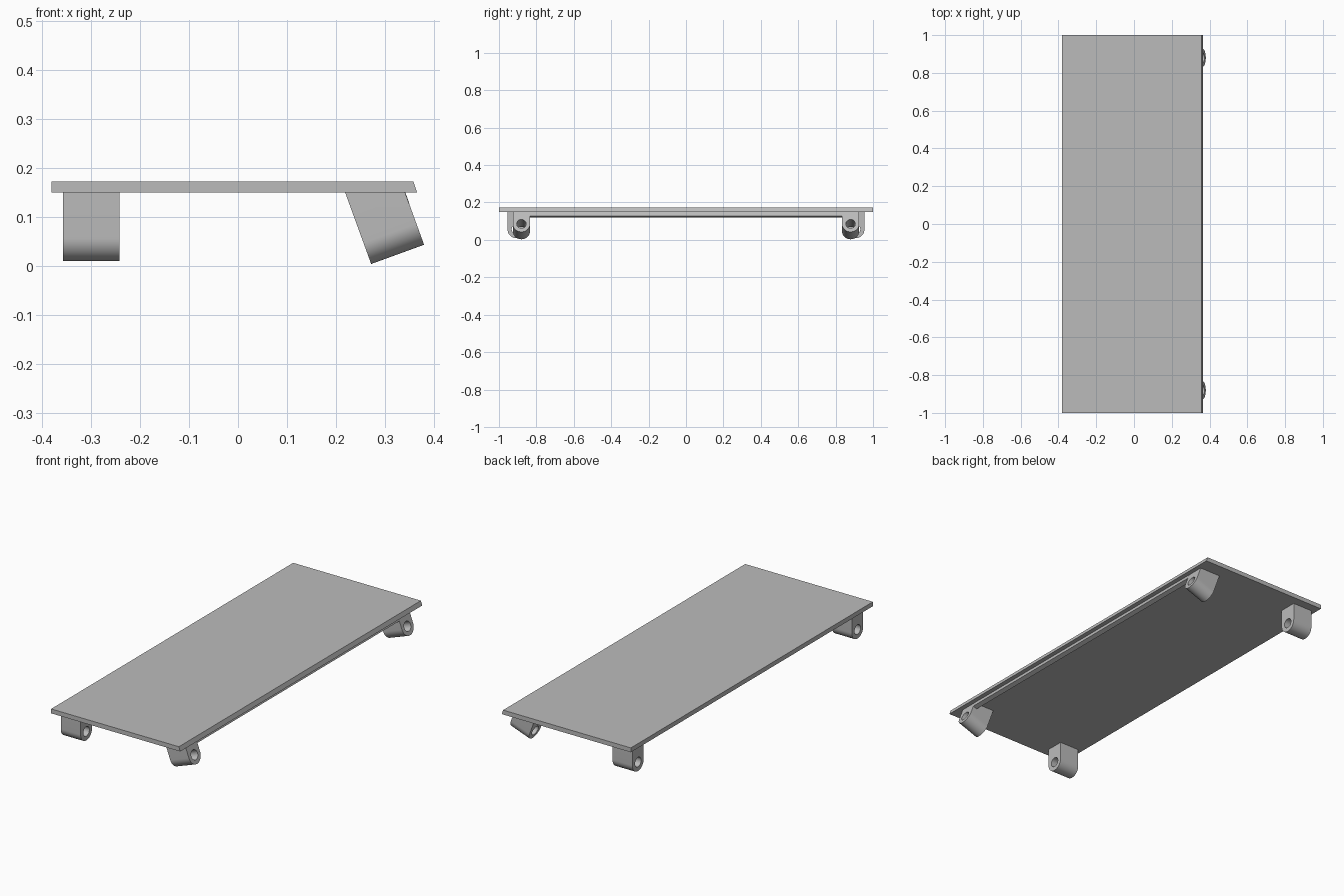
import bpy
import bmesh
from math import cos, sin, pi, radians
from mathutils import Matrix, Vector

cube = bpy.data.objects.get("Cube")
if cube:
    bpy.data.objects.remove(cube)

GREY = (0.5, 0.5, 0.5, 1)
mat = bpy.data.materials.new("plain grey")
mat.use_nodes = True
mat.diffuse_color = GREY
mat.node_tree.nodes["Principled BSDF"].inputs["Base Color"].default_value = GREY

BOTTOM, TOP = 0.149, 0.172
TILT = Matrix.Rotation(radians(-20), 4, "Y")


def finish(name, bm, smooth=False):
    bmesh.ops.recalc_face_normals(bm, faces=bm.faces)
    mesh = bpy.data.meshes.new(name)
    bm.to_mesh(mesh)
    bm.free()
    obj = bpy.data.objects.new(name, mesh)
    bpy.context.collection.objects.link(obj)
    mesh.materials.append(mat)
    if smooth:
        bpy.ops.object.select_all(action="DESELECT")
        obj.select_set(True)
        bpy.context.view_layer.objects.active = obj
        bpy.ops.object.shade_smooth_by_angle(angle=radians(30))
    return obj


def prism(name, profile, y0, y1):
    """Extrude an x-z profile along y."""
    bm = bmesh.new()
    face = bm.faces.new([bm.verts.new((x, y0, z)) for x, z in profile])
    ext = bmesh.ops.extrude_face_region(bm, geom=[face])
    verts = [v for v in ext["geom"] if isinstance(v, bmesh.types.BMVert)]
    bmesh.ops.translate(bm, verts=verts, vec=(0, y1 - y0, 0))
    return finish(name, bm)


def lug(name, radius, hole, length, height, place, steps=24):
    """Bored lug along local x, rounded below, cut flat under the deck."""
    bm = bmesh.new()
    arc = [pi + pi * i / steps for i in range(steps + 1)]
    outer = [(-radius, height)] + [(radius * cos(a), radius * sin(a)) for a in arc]
    outer.append((radius, height))
    ring = [2 * pi * i / (2 * steps) for i in range(2 * steps)]
    inner = [(hole * cos(a), hole * sin(a)) for a in ring]
    edges = []
    for loop in (outer, inner):
        vs = [bm.verts.new((-length / 2, y, z)) for y, z in loop]
        edges += [bm.edges.new((vs[i - 1], vs[i])) for i in range(len(vs))]
    bmesh.ops.triangle_fill(bm, edges=edges, use_beauty=True)
    ext = bmesh.ops.extrude_face_region(bm, geom=bm.faces[:])
    verts = [v for v in ext["geom"] if isinstance(v, bmesh.types.BMVert)]
    bmesh.ops.translate(bm, verts=verts, vec=(length, 0, 0))
    bmesh.ops.transform(bm, matrix=place, verts=bm.verts)
    # Trim the top flush with the underside of the deck
    geom = bm.verts[:] + bm.edges[:] + bm.faces[:]
    cut = bmesh.ops.bisect_plane(bm, geom=geom, plane_co=(0, 0, BOTTOM),
                                 plane_no=(0, 0, 1), clear_outer=True)
    rim = [e for e in cut["geom_cut"] if isinstance(e, bmesh.types.BMEdge)]
    bmesh.ops.holes_fill(bm, edges=rim)
    return finish(name, bm, smooth=True)


# Deck with one bevelled long edge
prism("deck", [(-0.381, BOTTOM), (0.366, BOTTOM), (0.358, TOP), (-0.381, TOP)], -1, 1)

# Upright lugs on one side, tilted lugs on the other
LENGTH = 0.115
for side, y in (("front", -1), ("back", 1)):
    upright = Matrix.Translation((-0.3, y * 0.907, 0.056))
    lug(side + "_upright_lug", 0.047, 0.025, LENGTH, 0.2, upright)
    low = Vector((0.326, 0, 0.023)) + TILT.to_3x3() @ Vector((0, 0, 0.046))
    tilted = Matrix.Translation((low.x, y * 0.88, low.z)) @ TILT
    lug(side + "_tilted_lug", 0.046, 0.025, LENGTH, 0.2, tilted)

# Slanted rail joining the tilted lugs
prism("rail", [(0.318, BOTTOM), (0.342, BOTTOM), (0.35, 0.127), (0.327, 0.119)],
      -0.835, 0.835)
